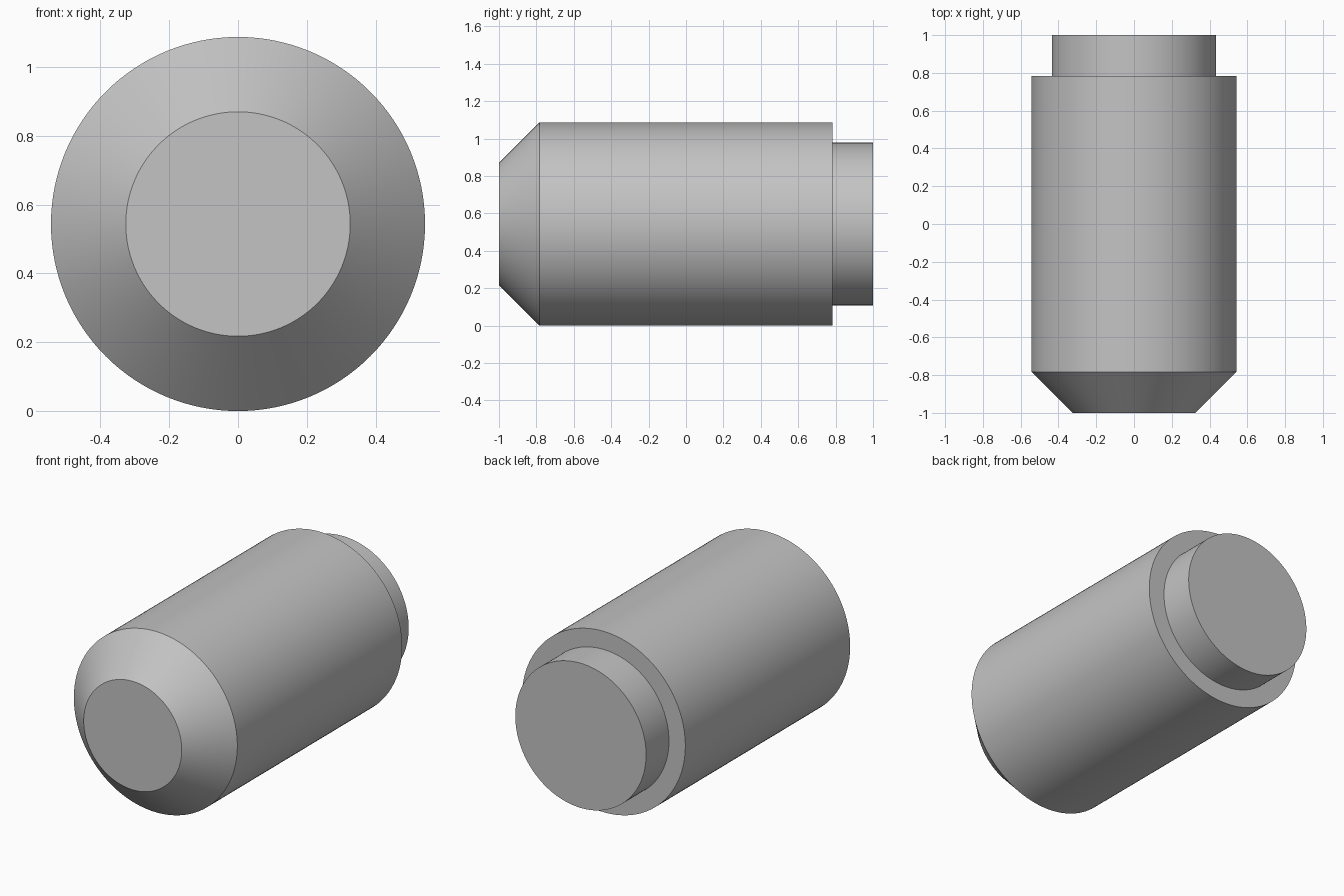
import bpy, bmesh, math
from mathutils import Matrix, Vector

cube = bpy.data.objects.get("Cube")
if cube:
    bpy.data.objects.remove(cube, do_unlink=True)

SEGMENTS = 128
UNIT = 2 / 9.2            # one step of the stepped pin
RADIUS = 2.5 * UNIT       # main barrel radius

# Plain grey metal
metal = bpy.data.materials.new("grey_metal")
colour = (0.55, 0.55, 0.55, 1)
metal.use_nodes = True
metal.diffuse_color = colour
metal.node_tree.nodes["Principled BSDF"].inputs["Base Color"].default_value = colour

# Half outline (radius, y): chamfered nose, barrel, narrower rear spigot
profile = [
    (0, -1),
    (1.5 * UNIT, -1),
    (RADIUS, -1 + UNIT),
    (RADIUS, 1 - UNIT),
    (2 * UNIT, 1 - UNIT),
    (2 * UNIT, 1),
    (0, 1),
]

# Revolve the outline around the y axis
bm = bmesh.new()
verts = [bm.verts.new((r, y, 0)) for r, y in profile]
edges = [bm.edges.new(pair) for pair in zip(verts, verts[1:])]
bmesh.ops.spin(bm, geom=verts + edges, cent=(0, 0, 0), axis=(0, 1, 0),
               angle=math.tau, steps=SEGMENTS, use_duplicate=False)
bmesh.ops.remove_doubles(bm, verts=bm.verts, dist=0.0001)

# Merge the end fans into single flat caps
for end in (-1, 1):
    cap = [f for f in bm.faces if all(abs(v.co.y - end) < 0.001 for v in f.verts)]
    bmesh.ops.dissolve_faces(bm, faces=cap, use_verts=True)

bmesh.ops.recalc_face_normals(bm, faces=bm.faces)
bmesh.ops.transform(bm, matrix=Matrix.Translation(Vector((0, 0, RADIUS))), verts=bm.verts)
mesh = bpy.data.meshes.new("stepped_pin")
bm.to_mesh(mesh)
bm.free()
mesh.materials.append(metal)

pin = bpy.data.objects.new("stepped_pin", mesh)
bpy.context.collection.objects.link(pin)

# Smooth round walls, crisp rims
bpy.ops.object.select_all(action="DESELECT")
pin.select_set(True)
bpy.context.view_layer.objects.active = pin
bpy.ops.object.shade_smooth_by_angle(angle=math.radians(30))
